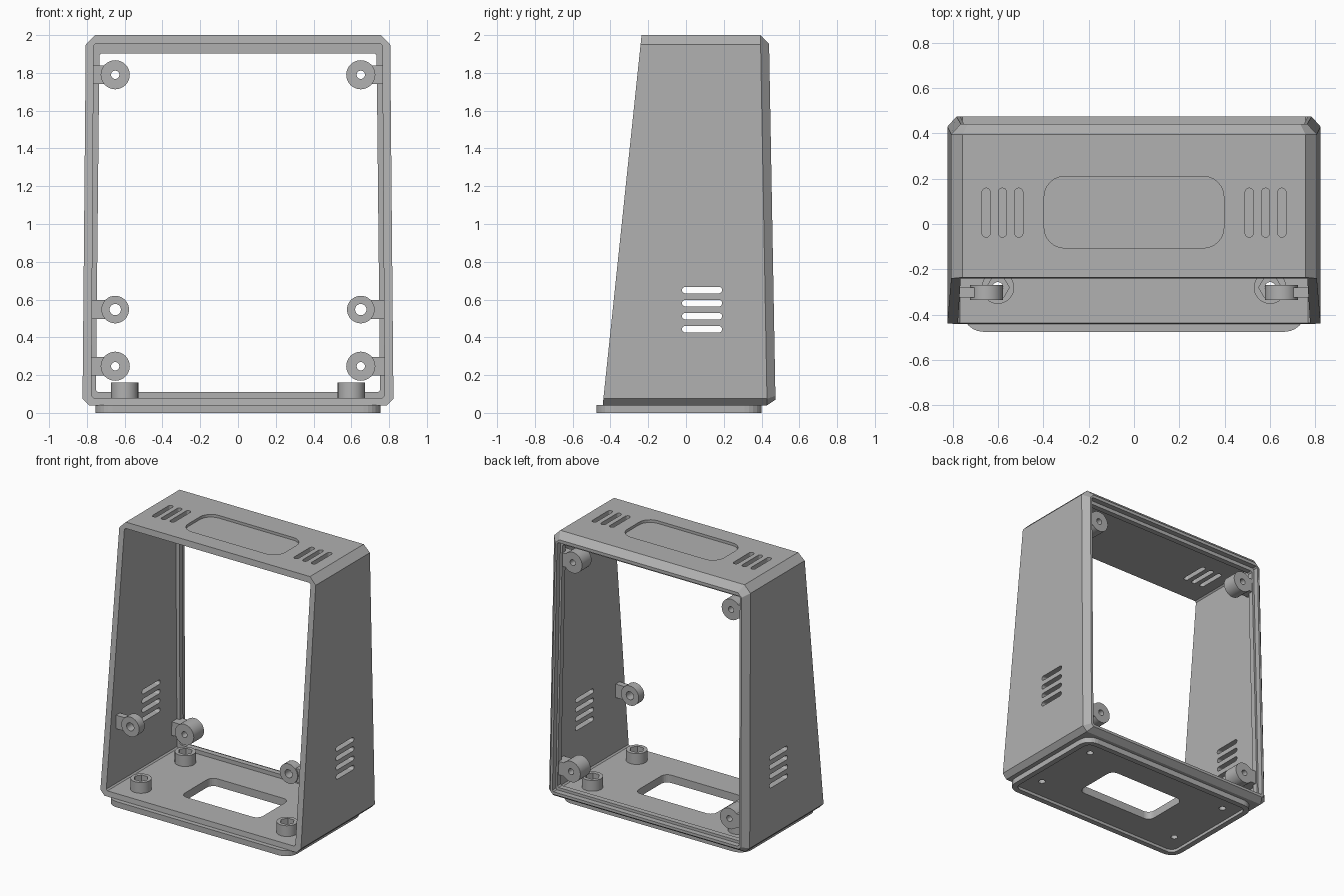
import bpy, bmesh, math
from math import sin, cos, pi

cube = bpy.data.objects.get("Cube")
if cube:
    bpy.data.objects.remove(cube, do_unlink=True)

# One plain grey for the whole enclosure
GREY = (0.44, 0.44, 0.44, 1)
grey = bpy.data.materials.new("plain_grey")
grey.use_nodes = True
grey.diffuse_color = GREY
bsdf = grey.node_tree.nodes["Principled BSDF"]
bsdf.inputs["Base Color"].default_value = GREY
bsdf.inputs["Roughness"].default_value = 0.6


def finish(name, bm):
    bmesh.ops.recalc_face_normals(bm, faces=bm.faces)
    mesh = bpy.data.meshes.new(name)
    bm.to_mesh(mesh)
    bm.free()
    mesh.materials.append(grey)
    ob = bpy.data.objects.new(name, mesh)
    bpy.context.collection.objects.link(ob)
    return ob


def loft(bm, rings, closed=False):
    """Skin rings of equal length; cap the ends or join last to first."""
    rows = [[bm.verts.new(p) for p in ring] for ring in rings]
    n = len(rows[0])
    pairs = list(zip(rows, rows[1:]))
    if closed:
        pairs.append((rows[-1], rows[0]))
    else:
        bm.faces.new(rows[0])
        bm.faces.new(rows[-1])
    for a, b in pairs:
        for i in range(n):
            j = (i + 1) % n
            bm.faces.new((a[i], a[j], b[j], b[i]))


def rounded(cu, cv, hu, hv, r, steps=6):
    """Rounded rectangle outline around a centre."""
    pts = []
    for k, (su, sv) in enumerate([(1, 1), (-1, 1), (-1, -1), (1, -1)]):
        for s in range(steps + 1):
            a = (k + s / steps) * pi / 2
            pts.append((cu + su * (hu - r) + r * cos(a), cv + sv * (hv - r) + r * sin(a)))
    return pts


def circle(cu, cv, r, n=24):
    return [(cu + r * cos(2 * pi * i / n), cv + r * sin(2 * pi * i / n)) for i in range(n)]


def place(pts, axis, d):
    make = {"x": lambda u, v: (d, u, v), "y": lambda u, v: (u, d, v), "z": lambda u, v: (u, v, d)}[axis]
    return [make(u, v) for u, v in pts]


def prism(bm, pts, axis, d0, d1):
    loft(bm, [place(pts, axis, d0), place(pts, axis, d1)])


def cut(ob, bm):
    """Subtract the cutter solids from an object."""
    cutter = finish("cutter", bm)
    cutter.hide_render = True
    mod = ob.modifiers.new("openings", "BOOLEAN")
    mod.operation, mod.solver, mod.object = "DIFFERENCE", "EXACT", cutter
    bpy.context.view_layer.objects.active = ob
    bpy.ops.object.modifier_apply(modifier=mod.name)
    bpy.data.objects.remove(cutter, do_unlink=True)


def smooth(ob):
    for o in bpy.context.selected_objects:
        o.select_set(False)
    ob.select_set(True)
    bpy.context.view_layer.objects.active = ob
    bpy.ops.object.shade_smooth_by_angle(angle=math.radians(35))
    ob.select_set(False)


# Shell: tapered tube with sloped front, bevelled back and rear panel rebate
def front(z):
    return -0.44 + 0.105 * (z - 0.05)


def back(z, inset=0.0):
    return 0.475 - 0.018 * z - inset


def frame(wb, wt, z0, z1, cb, ct, depth):
    right = [(wb - cb, z0), (wb, z0 + cb), (wt, z1 - ct), (wt - ct, z1)]
    outline = right + [(-x, z) for x, z in reversed(right)]
    return [(x, depth(z), z) for x, z in outline]


OUTER = (0.823, 0.806, 0.04, 2.0, 0.035, 0.05)
INNER = (0.776, 0.764, 0.08, 1.955, 0.01, 0.01)
LIP = (0.752, 0.734, 0.11, 1.903, 0.01, 0.01)
bm = bmesh.new()
loft(bm, [
    frame(*OUTER, front),
    frame(*OUTER, lambda z: back(z, 0.045)),
    frame(0.783, 0.764, 0.07, 1.953, 0.02, 0.03, back),
    frame(0.765, 0.75, 0.09, 1.93, 0.01, 0.01, back),
    frame(0.765, 0.75, 0.09, 1.93, 0.01, 0.01, lambda z: back(z, 0.04)),
    frame(*LIP, lambda z: back(z, 0.04)),
    frame(*LIP, lambda z: back(z, 0.08)),
    frame(*INNER, lambda z: back(z, 0.08)),
    frame(*INNER, front),
], closed=True)
shell = finish("shell", bm)

# Vents, top recess, floor window and screw holes
POSTS = [(x, y) for x in (-0.6, 0.6) for y in (-0.28, 0.24)]


def floor_openings(bm):
    prism(bm, rounded(0, -0.035, 0.32, 0.18, 0.05), "z", -0.1, 0.2)
    for x, y in POSTS:
        prism(bm, circle(x, y, 0.024), "z", -0.1, 0.2)


bm = bmesh.new()
floor_openings(bm)
prism(bm, rounded(0, 0.052, 0.396, 0.158, 0.09), "z", 1.98, 2.1)
for side in (-1, 1):
    for i in range(3):
        prism(bm, rounded(side * (0.508 + 0.072 * i), 0.05, 0.018, 0.108, 0.0175), "z", 1.9, 2.1)
    for i in range(4):
        prism(bm, rounded(0.085, 0.443 + 0.069 * i, 0.106, 0.017, 0.0165), "x", side * 0.7, side * 0.9)
cut(shell, bm)

# Base plate with a shallow recess underneath
bm = bmesh.new()


def plate_ring(inset, z):
    return place(rounded(0, -0.037, 0.755 - inset, 0.438 - inset, 0.09 - inset), "z", z)


loft(bm, [plate_ring(0, 0.042), plate_ring(0, 0), plate_ring(0.04, 0), plate_ring(0.04, 0.022)])
plate = finish("base_plate", bm)
bm = bmesh.new()
floor_openings(bm)
cut(plate, bm)

# Floor posts with hexagonal nut pockets
for i, (x, y) in enumerate(POSTS):
    bm = bmesh.new()
    outer, pocket, bore = circle(x, y, 0.072), circle(x, y, 0.05, 6), circle(x, y, 0.024)
    prism(bm, outer, "z", 0.075, 0.16)
    post = finish(f"floor_post_{i + 1}", bm)
    bm = bmesh.new()
    prism(bm, pocket, "z", 0.1, 0.2)
    cut(post, bm)
    bm = bmesh.new()
    prism(bm, bore, "z", 0.0, 0.15)
    cut(post, bm)
    smooth(post)


# Screw lugs: round boss joined to the side wall by an arm
def lug(name, side, z, radius, bore, y0, y1, arm0, arm1):
    bm = bmesh.new()
    prism(bm, circle(side * 0.65, z, radius, 32), "y", y0, y1)
    boss = finish(name + "_boss", bm)
    bm = bmesh.new()
    prism(bm, circle(side * 0.65, z, bore), "y", y0 - 0.1, y1 + 0.1)
    cut(boss, bm)
    smooth(boss)
    bm = bmesh.new()
    h = 0.05
    prism(bm, [(side * u, z + v) for u, v in ((0.7, -h), (0.785, -h), (0.785, h), (0.7, h))], "y", arm0, arm1)
    finish(name + "_arm", bm)


for side, label in ((-1, "right"), (1, "left")):
    lug(f"{label}_upper", side, 1.79, 0.077, 0.022, 0.29, 0.4, 0.32, 0.4)
    lug(f"{label}_lower", side, 0.247, 0.077, 0.022, 0.3, 0.42, 0.33, 0.42)
    lug(f"{label}_front", side, 0.547, 0.073, 0.03, -0.335, -0.27, -0.325, -0.28)
